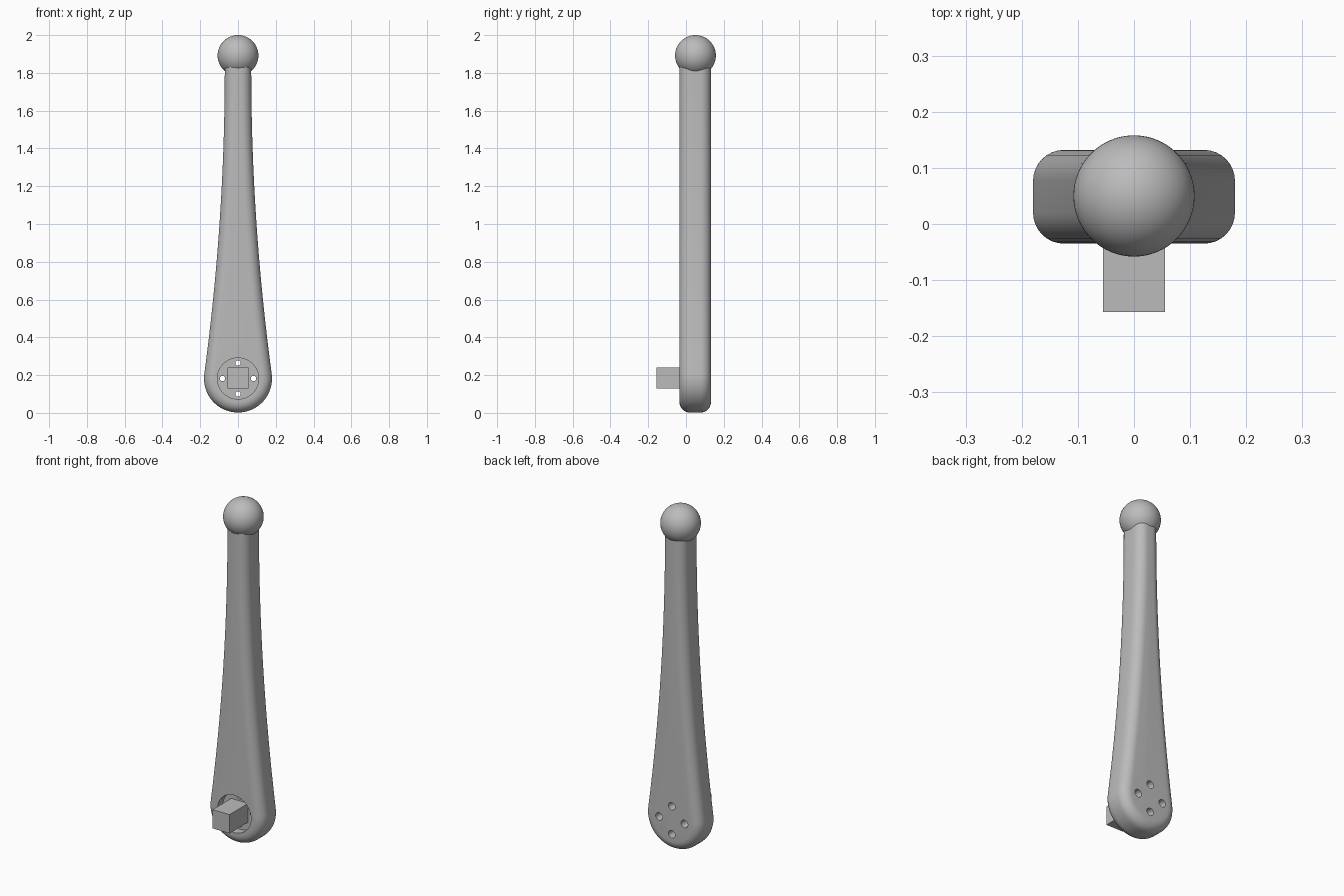
import bpy, bmesh, math
from mathutils import Vector, Matrix

if "Cube" in bpy.data.objects:
    bpy.data.objects.remove(bpy.data.objects["Cube"])

grey = bpy.data.materials.new("plain grey")
grey.use_nodes = True
grey.diffuse_color = (0.5, 0.5, 0.5, 1)
grey.node_tree.nodes["Principled BSDF"].inputs["Base Color"].default_value = (0.5, 0.5, 0.5, 1)

FRONT, BACK = -0.035, 0.132      # depth range of the arm
HUB_Z, HUB_R = 0.182, 0.18       # round lower end
NECK_W, NECK_Z, TOP_Z = 0.07, 1.82, 1.88
ROUND = 0.055                    # edge rounding
RECESS = 0.05


def add_object(name, bm):
    bmesh.ops.recalc_face_normals(bm, faces=bm.faces)
    mesh = bpy.data.meshes.new(name)
    bm.to_mesh(mesh)
    bm.free()
    mesh.materials.append(grey)
    obj = bpy.data.objects.new(name, mesh)
    bpy.context.collection.objects.link(obj)
    return obj


def cylinder(bm, x, z, y0, y1, r0, r1, sides):
    # Axis along y, r0 at the front and r1 at the back
    m = Matrix.Translation((x, (y0 + y1) / 2, z)) @ Matrix.Rotation(-math.pi / 2, 4, 'X')
    bmesh.ops.create_cone(bm, cap_ends=True, segments=sides, radius1=r0, radius2=r1,
                          depth=y1 - y0, matrix=m)


def smooth(obj):
    bpy.ops.object.select_all(action='DESELECT')
    obj.select_set(True)
    bpy.context.view_layer.objects.active = obj
    bpy.ops.object.shade_smooth_by_angle(angle=math.radians(35))


# Outline of the arm: right half from the bottom up, as (point, outward normal)
tilt = 0.133
half = []
for i in range(21):
    a = -math.pi / 2 + (math.pi / 2 + tilt) * i / 20
    n = Vector((math.cos(a), math.sin(a)))
    half.append((Vector((0, HUB_Z)) + HUB_R * n, n))
start = half[-1][0]
bend = (start.x - NECK_W) / (NECK_Z - start.y) ** 2
for i in range(1, 17):
    z = start.y + (NECK_Z - start.y) * i / 16
    drop = NECK_Z - z
    half.append((Vector((NECK_W + bend * drop ** 2, z)), Vector((1, 2 * bend * drop)).normalized()))
half.append((Vector((NECK_W, TOP_Z)), Vector((1, 0))))
left = [(Vector((-p.x, p.y)), Vector((-n.x, n.y))) for p, n in reversed(half[1:])]
outline = half + left

# Arm: outline swept through the depth with rounded rims
bm = bmesh.new()
steps = 8
layers = []
for i in range(steps + 1):
    a = math.pi / 2 * i / steps
    layers.append((FRONT + ROUND * (1 - math.sin(a)), ROUND * (1 - math.cos(a))))
layers = layers[::-1] + [(FRONT + BACK - y, inset) for y, inset in layers]
rings = []
for y, inset in layers:
    pts = [p - n * inset for p, n in outline]
    rings.append([bm.verts.new((p.x, y, p.y)) for p in pts])
for a, b in zip(rings, rings[1:]):
    for i in range(len(a)):
        j = (i + 1) % len(a)
        bm.faces.new((a[i], a[j], b[j], b[i]))
bm.faces.new(rings[0])
bm.faces.new(rings[-1])
arm = add_object("arm", bm)

# Cutters: round recess at the front, then four screw holes widening to the back
bm = bmesh.new()
cylinder(bm, 0, HUB_Z, FRONT - 0.05, FRONT + RECESS, 0.109, 0.109, 64)
recess_cutter = add_object("recess_cutter", bm)
bm = bmesh.new()
for k in range(4):
    a = k * math.pi / 2
    cylinder(bm, 0.082 * math.cos(a), HUB_Z + 0.082 * math.sin(a),
             FRONT + RECESS - 0.02, BACK + 0.01, 0.013, 0.023, 24)
hole_cutter = add_object("hole_cutter", bm)
for cutter in (recess_cutter, hole_cutter):
    mod = arm.modifiers.new(cutter.name, 'BOOLEAN')
    mod.operation = 'DIFFERENCE'
    mod.solver = 'EXACT'
    mod.object = cutter
bpy.context.view_layer.update()
cut_mesh = bpy.data.meshes.new_from_object(arm.evaluated_get(bpy.context.evaluated_depsgraph_get()))
arm.modifiers.clear()
arm.data = cut_mesh
for cutter in (recess_cutter, hole_cutter):
    bpy.data.objects.remove(cutter)
smooth(arm)

# Ball knob on top
bm = bmesh.new()
bmesh.ops.create_uvsphere(bm, u_segments=64, v_segments=32, radius=0.108,
                          matrix=Matrix.Translation((0, 0.05, 1.892)))
smooth(add_object("ball_knob", bm))

# Square drive pin standing on the recess floor
bm = bmesh.new()
y0, y1 = -0.157, FRONT + RECESS + 0.01
bmesh.ops.create_cube(bm, size=1, matrix=Matrix.Translation((0, (y0 + y1) / 2, HUB_Z + 0.002))
                      @ Matrix.Diagonal((0.11, y1 - y0, 0.11, 1)))
add_object("square_pin", bm)
